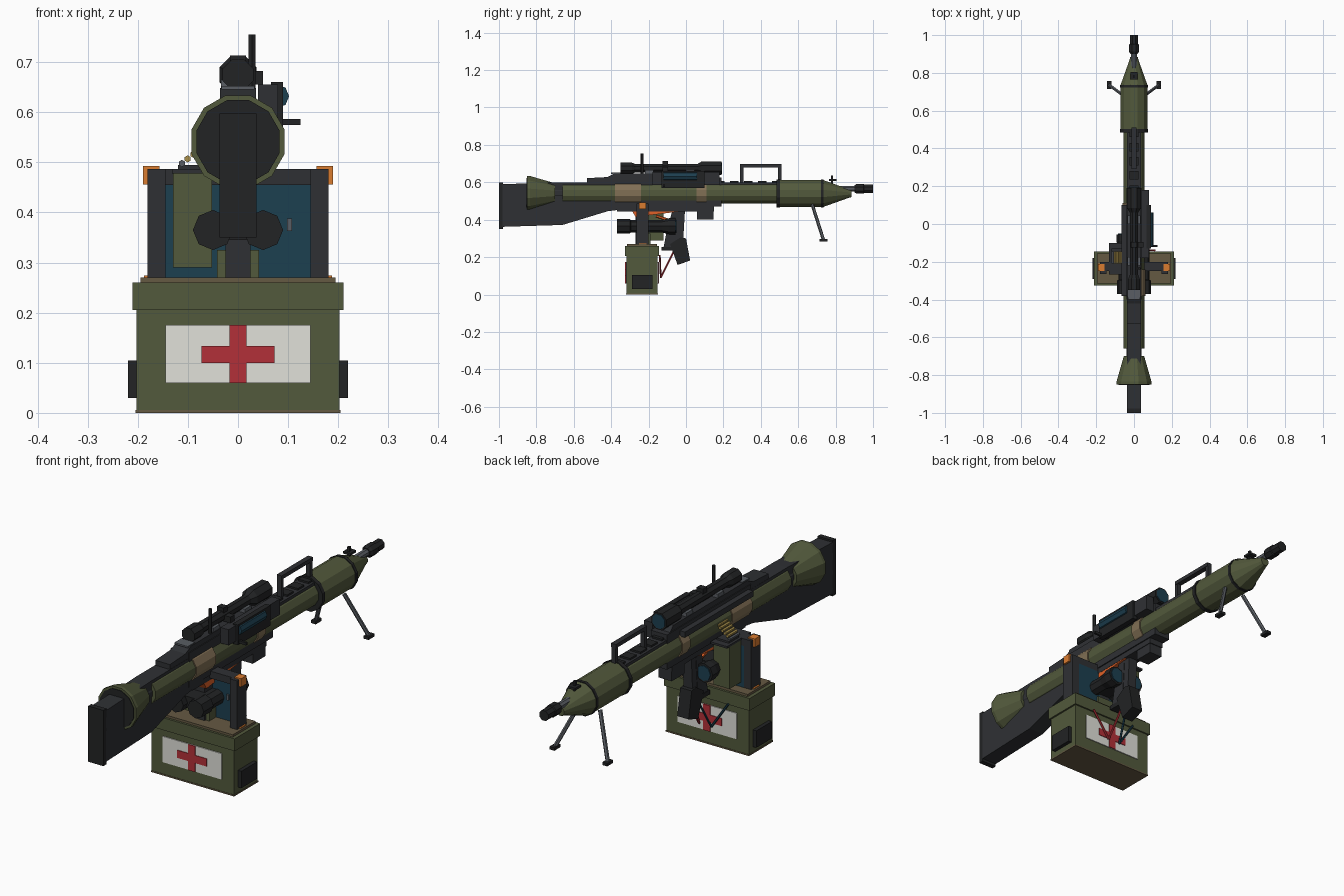
import bpy, bmesh, math
from mathutils import Vector

if "Cube" in bpy.data.objects:
    bpy.data.objects.remove(bpy.data.objects["Cube"])

def mat(name, c):
    m = bpy.data.materials.new(name)
    m.diffuse_color = (*c, 1)
    m.use_nodes = True
    m.node_tree.nodes["Principled BSDF"].inputs["Base Color"].default_value = m.diffuse_color
    return m

OLIVE = mat("olive", (0.085, 0.10, 0.045))
DARK = mat("dark_metal", (0.028, 0.030, 0.034))
BLACK = mat("black", (0.016, 0.017, 0.018))
GREY = mat("steel", (0.10, 0.11, 0.125))
TAN = mat("tan", (0.22, 0.16, 0.09))
BROWN = mat("canvas", (0.13, 0.10, 0.055))
WHITE = mat("white", (0.75, 0.75, 0.70))
RED = mat("red", (0.45, 0.03, 0.04))
BLUE = mat("blue", (0.012, 0.05, 0.08))
ORANGE = mat("orange", (0.70, 0.20, 0.03))
RUST = mat("burnt_orange", (0.75, 0.12, 0.02))
BRASS = mat("brass", (0.40, 0.28, 0.07))

def finish(name, bm, m):
    bmesh.ops.recalc_face_normals(bm, faces=bm.faces)
    me = bpy.data.meshes.new(name)
    bm.to_mesh(me)
    bm.free()
    ob = bpy.data.objects.new(name, me)
    me.materials.append(m)
    bpy.context.collection.objects.link(ob)
    return ob

def box(name, x, y, z, m):
    """Box from (min, max) pairs."""
    bm = bmesh.new()
    bmesh.ops.create_cube(bm, size=1)
    for v in bm.verts:
        v.co = [r[0] if c < 0 else r[1] for c, r in zip(v.co, (x, y, z))]
    return finish(name, bm, m)

def plate(name, pts, x0, x1, m):
    """Side profile (y, z) extruded across x."""
    bm = bmesh.new()
    f = bm.faces.new([bm.verts.new((x0, y, z)) for y, z in pts])
    ext = bmesh.ops.extrude_face_region(bm, geom=[f])["geom"]
    bmesh.ops.translate(bm, vec=(x1 - x0, 0, 0), verts=[v for v in ext if isinstance(v, bmesh.types.BMVert)])
    return finish(name, bm, m)

def turned(name, prof, x, z, m, n=12, phase=0.5):
    """Rings (y, radius) lofted along y."""
    bm = bmesh.new()
    rings = [[bm.verts.new((x + r * math.cos(2 * math.pi * (i + phase) / n), y,
                            z + r * math.sin(2 * math.pi * (i + phase) / n))) for i in range(n)] for y, r in prof]
    for a, b in zip(rings, rings[1:]):
        for i in range(n):
            bm.faces.new((a[i], a[(i + 1) % n], b[(i + 1) % n], b[i]))
    bm.faces.new(rings[0])
    bm.faces.new(rings[-1])
    return finish(name, bm, m)

def rod(name, a, b, r, m, n=6):
    a, b = Vector(a), Vector(b)
    bm = bmesh.new()
    bmesh.ops.create_cone(bm, cap_ends=True, segments=n, radius1=r, radius2=r, depth=(b - a).length)
    bm.transform((b - a).to_track_quat('Z', 'Y').to_matrix().to_4x4())
    bmesh.ops.translate(bm, vec=(a + b) / 2, verts=bm.verts)
    return finish(name, bm, m)

# Supply crate with crosses on both faces
box("crate_base", (-.205, .205), (-.32, -.15), (0, .006), BROWN)
box("crate_body", (-.203, .203), (-.318, -.152), (.006, .21), OLIVE)
box("crate_lid", (-.211, .211), (-.325, -.145), (.205, .26), OLIVE)
box("crate_top_pad", (-.195, .195), (-.315, -.155), (.26, .27), BROWN)
for side, yf, d in (("front", -.318, -1), ("back", -.152, 1)):
    span = lambda t: tuple(sorted((yf, yf + d * t)))
    box(side + "_panel", (-.145, .145), span(.004), (.06, .175), WHITE)
    box(side + "_cross_bar", (-.073, .073), span(.007), (.1, .134), RED)
    box(side + "_cross_post", (-.017, .017), span(.0075), (.06, .175), RED)
for s, side in ((-1, "left"), (1, "right")):
    box(side + "_crate_handle", tuple(sorted((s * .2, s * .22))), (-.29, -.18), (.03, .105), BLACK)

# Frame above the crate
for s, side in ((-1, "left"), (1, "right")):
    box(side + "_frame_post", tuple(sorted((s * .145, s * .181))), (-.265, -.2), (.27, .487), DARK)
    box(side + "_post_foot", tuple(sorted((s * .155, s * .188))), (-.25, -.21), (.268, .274), ORANGE)
    box(side + "_post_cap", tuple(sorted((s * .157, s * .19))), (-.25, -.213), (.456, .493), ORANGE)
box("frame_back_plate", (-.145, .145), (-.215, -.2), (.27, .455), BLUE)
box("frame_cross_beam", (-.15, .15), (-.25, -.2), (.455, .487), DARK)
box("panel_tab", (.098, .108), (-.222, -.21), (.363, .388), GREY)
box("ammo_box", (-.13, -.052), (-.265, -.12), (.29, .478), OLIVE)
box("ammo_box_lid", (-.132, -.05), (-.268, -.1), (.478, .487), DARK)
box("ammo_chute", (-.12, -.06), (-.2, -.13), (.485, .495), DARK)
for i in range(6):
    t = i / 5
    rod(f"cartridge_{i}", (-.112 + .058 * t, -.21, .498 + .045 * t), (-.112 + .058 * t, -.145, .498 + .045 * t), .007, BRASS if i else GREY)
box("pedestal", (-.025, .025), (-.27, -.2), (.265, .48), DARK)
box("pedestal_collar", (-.042, .042), (-.262, -.19), (.27, .325), OLIVE)

# Twin viewing tubes
for s, side in ((-1, "left"), (1, "right")):
    turned(side + "_viewer_tube", [(-.37, .04), (-.3, .04), (-.295, .033), (-.13, .033), (-.09, .043), (-.055, .043)], s * .05, .365, BLACK, 8, 0)
    turned(side + "_viewer_lens", [(-.056, .034), (-.051, .034)], s * .05, .365, BLUE, 8, 0)
box("viewer_bridge", (-.05, .05), (-.34, -.1), (.345, .395), BLACK)

# Stock and receiver
plate("stock", [(-.98, .362), (-.66, .372), (-.42, .445), (-.3, .46), (-.3, .6), (-.66, .6), (-.98, .59)], -.037, .037, DARK)
box("butt_plate", (-.037, .037), (-1, -.978), (.35, .598), BLACK)
box("receiver", (-.04, .04), (-.4, .19), (.47, .625), DARK)
plate("receiver_cover", [(-.53, .58), (-.53, .622), (-.42, .628), (-.38, .648), (.14, .648), (.19, .6), (.19, .58)], -.036, .036, DARK)
box("cover_plate", (-.033, .033), (-.4, -.35), (.645, .652), GREY)
box("side_rail_left", (-.065, -.03), (-.38, .1), (.585, .61), DARK)
box("lower_receiver", (-.035, .035), (-.37, .15), (.445, .49), DARK)
box("front_lug", (-.032, .032), (.058, .146), (.4, .48), DARK)
plate("trigger_housing", [(-.29, .45), (-.27, .415), (.06, .455), (.08, .475), (-.29, .475)], -.034, .034, RUST)
rod("trigger_guard", (0, -.16, .42), (0, -.1, .4), .008, RUST)

# Side sight box
box("side_sight_body", (.04, .08), (-.18, .18), (.585, .655), DARK)
box("side_sight_mount", (.066, .09), (-.13, .1), (.57, .66), BLACK)
turned("side_sight_lens", [(-.12, .024), (.06, .024)], .078, .632, BLUE, 8, 0)
box("charging_handle", (.05, .125), (-.122, -.112), (.575, .587), BLACK)
rod("antenna", (.028, -.235, .64), (.028, -.235, .755), .008, BLACK)

# Launcher tube
turned("launch_tube", [(-.66, .058), (.5, .058)], 0, .543, OLIVE)
turned("tube_core", [(-.72, .042), (-.65, .042)], 0, .543, DARK)
turned("rear_bell", [(-.85, .096), (-.835, .096), (-.7, .056)], 0, .541, OLIVE, 12)
turned("bell_mouth", [(-.853, .086), (-.845, .086)], 0, .541, BLACK, 12)
for i, (a, b) in enumerate(((-.38, -.24), (.055, .11))):
    turned(f"tube_wrap_{i}", [(a, .063), (b, .063)], 0, .543, TAN)
turned("front_housing", [(.495, .074), (.735, .074), (.87, .024), (.885, .02)], 0, .54, OLIVE)
for i, (a, b, r) in enumerate(((.485, .503, .078), (.722, .736, .077))):
    turned(f"housing_band_{i}", [(a, r), (b, r)], 0, .54, BLACK)

# Barrel, muzzle and top rail
turned("barrel", [(.45, .016), (.93, .016)], 0, .565, GREY, 8)
turned("muzzle_brake", [(.9, .02), (.912, .028), (.95, .028), (.953, .024), (1, .024)], 0, .565, BLACK, 8)
box("barrel_shroud", (-.036, .036), (.15, .5), (.5, .6), DARK)
for i in range(5):
    y = .16 + i * .075
    box(f"shroud_rib_{i}", (-.025, .025), (y, y + .045), (.598, .608), BLACK)
box("front_sight_post", (-.005, .005), (.775, .787), (.55, .637), BLACK)
box("front_sight_bar", (-.018, .018), (.765, .805), (.607, .617), BLACK)

# Carry handle
box("carry_handle_grip", (-.012, .012), (.29, .51), (.68, .697), DARK)
for i, y in enumerate((.29, .493)):
    box(f"carry_handle_leg_{i}", (-.01, .01), (y, y + .017), (.595, .685), DARK)

# Scope
turned("scope", [(-.35, .033), (-.29, .033), (-.27, .024), (.06, .024), (.085, .04), (.19, .04)], 0, .675, BLACK, 8)
turned("scope_lens", [(.188, .033), (.193, .033)], 0, .675, BLUE, 8)
box("scope_top_knob", (-.016, .016), (-.125, -.095), (.68, .713), BLACK)
box("scope_side_knob", (.0, .05), (-.125, -.095), (.655, .682), BLACK)
for i, y in enumerate((-.22, .0)):
    box(f"scope_mount_{i}", (-.034, .034), (y, y + .045), (.64, .665), GREY)

# Grip and angled magazine
plate("grip", [(-.07, .46), (-.035, .46), (-.05, .25), (-.12, .25), (-.105, .33)], -.024, .024, DARK)
box("grip_base", (-.026, .026), (-.13, -.045), (.235, .255), BLACK)
plate("foregrip_block", [(-.085, .27), (-.03, .305), (.0, .3), (.022, .182), (-.045, .158)], -.028, .028, BLACK)
plate("foregrip_stem", [(-.04, .46), (-.005, .46), (-.015, .29), (-.06, .28)], -.022, .022, DARK)

# Cables on the crate
for name, m, s in (("red_cable", RED, 1), ("blue_cable", BLUE, -1)):
    rod(name, (s * .11, -.14, .21), (s * .03, -.135, .09), .005, m)
    rod(name + "_end", (s * .03, -.135, .09), (s * .01, -.06, .24), .005, m)

# Bipod
for s, side in ((-1, "left"), (1, "right")):
    rod(side + "_bipod_leg", (s * .05, .675, .48), (s * .13, .735, .292), .009, GREY)
    box(side + "_bipod_foot", tuple(sorted((s * .118, s * .142))), (.715, .757), (.284, .297), BLACK)
